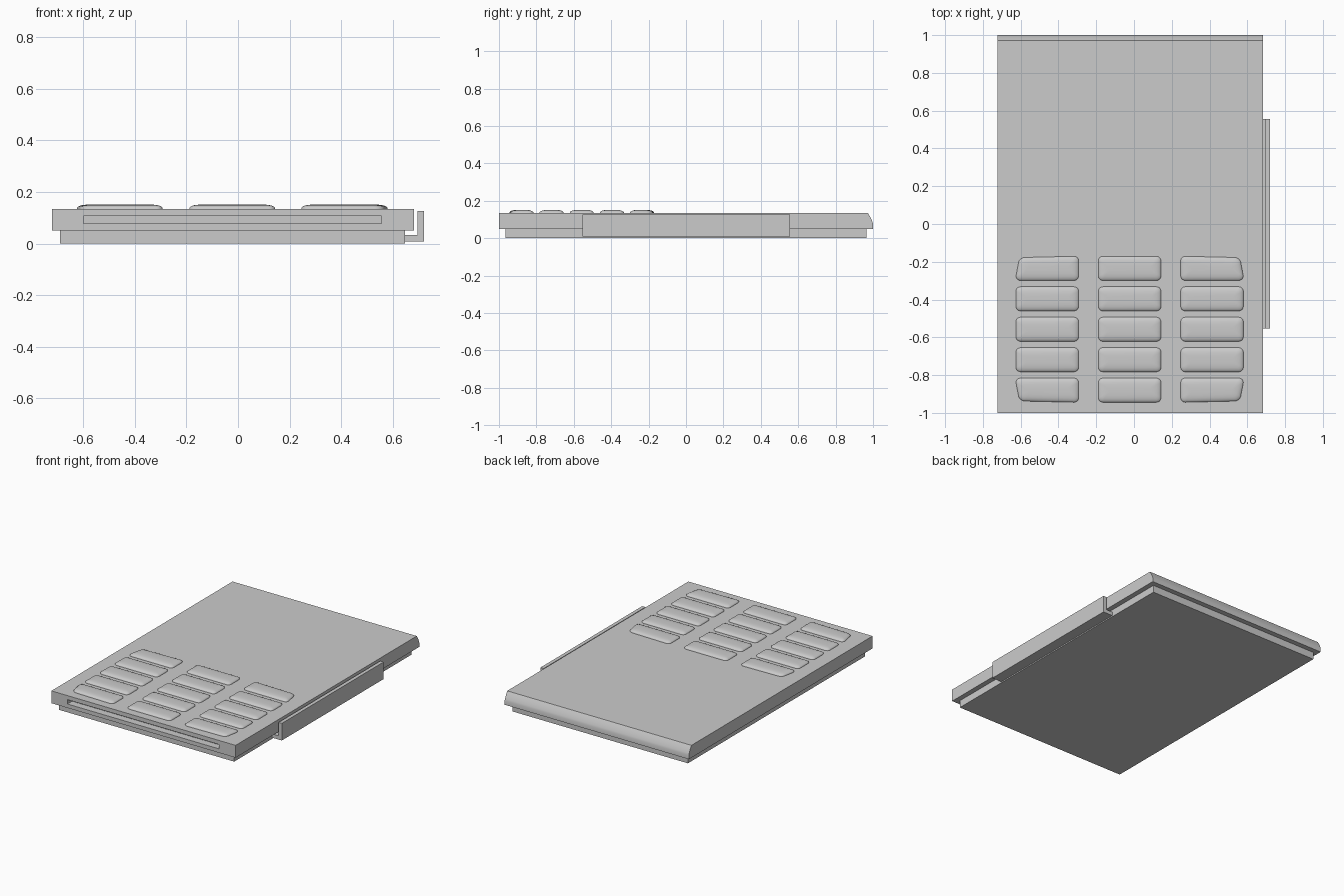
import bpy, bmesh, math
from mathutils import Vector

if "Cube" in bpy.data.objects:
    bpy.data.objects.remove(bpy.data.objects["Cube"])


def finish(name, bm):
    bmesh.ops.recalc_face_normals(bm, faces=bm.faces)
    me = bpy.data.meshes.new(name)
    bm.to_mesh(me)
    bm.free()
    ob = bpy.data.objects.new(name, me)
    bpy.context.collection.objects.link(ob)
    bpy.ops.object.select_all(action='DESELECT')
    bpy.context.view_layer.objects.active = ob
    ob.select_set(True)
    return ob


def loft(name, rings):
    """Closed solid through a list of equal-length point rings."""
    bm = bmesh.new()
    vs = [[bm.verts.new(p) for p in r] for r in rings]
    n = len(vs[0])
    for a, b in zip(vs, vs[1:]):
        for i in range(n):
            bm.faces.new((a[i], a[(i + 1) % n], b[(i + 1) % n], b[i]))
    bm.faces.new(vs[0])
    bm.faces.new(vs[-1])
    return finish(name, bm)


def box(name, x0, x1, y0, y1, z0, z1):
    base = [(x0, y0), (x1, y0), (x1, y1), (x0, y1)]
    return loft(name, [[(x, y, z) for x, y in base] for z in (z0, z1)])


# Lower base plate
box("base_plate", -0.69, 0.647, -0.965, 0.965, 0, 0.05)

# Upper case: side profile with softly curved back edge
profile = [(-1, 0.05), (1, 0.05), (1, 0.078), (0.996, 0.09), (0.989, 0.106),
           (0.98, 0.122), (0.972, 0.135), (-1, 0.135)]
case = loft("upper_case", [[(x, y, z) for y, z in profile] for x in (-0.722, 0.682)])

# Slot recessed into the front edge
cutter = box("slot_cutter", -0.6, 0.556, -1.1, -0.95, 0.077, 0.107)
cutter.hide_render = True
mod = case.modifiers.new("slot", 'BOOLEAN')
mod.operation = 'DIFFERENCE'
mod.solver = 'EXACT'
mod.object = cutter
bpy.context.view_layer.objects.active = case
bpy.ops.object.modifier_apply(modifier="slot")
bpy.data.objects.remove(cutter)
bpy.ops.object.select_all(action='DESELECT')
case.select_set(True)
bpy.ops.object.shade_smooth_by_angle(angle=math.radians(25))

# L-shaped side bracket
bracket = [(0.645, 0.008), (0.721, 0.008), (0.721, 0.126), (0.696, 0.126),
           (0.696, 0.034), (0.645, 0.034)]
loft("side_bracket", [[(x, y, z) for x, z in bracket] for y in (-0.553, 0.555)])


def key_ring(cx, cy, inset, z, skew):
    """Rounded rectangle; skew names the outer corner that is pulled in."""
    pts = []
    hx, hy = 0.166 - inset, 0.064 - inset
    for k, (sx, sy) in enumerate([(1, 1), (-1, 1), (-1, -1), (1, -1)]):
        pulled = (sx, sy) == skew
        r = max((0.036 if pulled else 0.024) - inset * 0.5, 0.008)
        ox, oy = (0.012, 0.006) if pulled else (0, 0)
        for j in range(6):
            a = math.radians(90 * k + 18 * j)
            pts.append((cx + sx * (hx - r - ox) + r * math.cos(a),
                        cy + sy * (hy - r - oy) + r * math.sin(a), z))
    return pts


# Keypad: three columns by five rows of domed keys
layers = [(0, 0.13), (0, 0.139), (0.004, 0.143), (0.012, 0.147),
          (0.022, 0.1495), (0.036, 0.151), (0.052, 0.1515)]
for col in range(3):
    for row in range(5):
        cx, cy = -0.459 + 0.436 * col, -0.235 - 0.1612 * row
        skew = (col - 1, {0: 1, 4: -1}.get(row, 0))
        loft(f"key_{row + 1}_{col + 1}", [key_ring(cx, cy, i, z, skew) for i, z in layers])
        bpy.ops.object.shade_smooth_by_angle(angle=math.radians(50))
